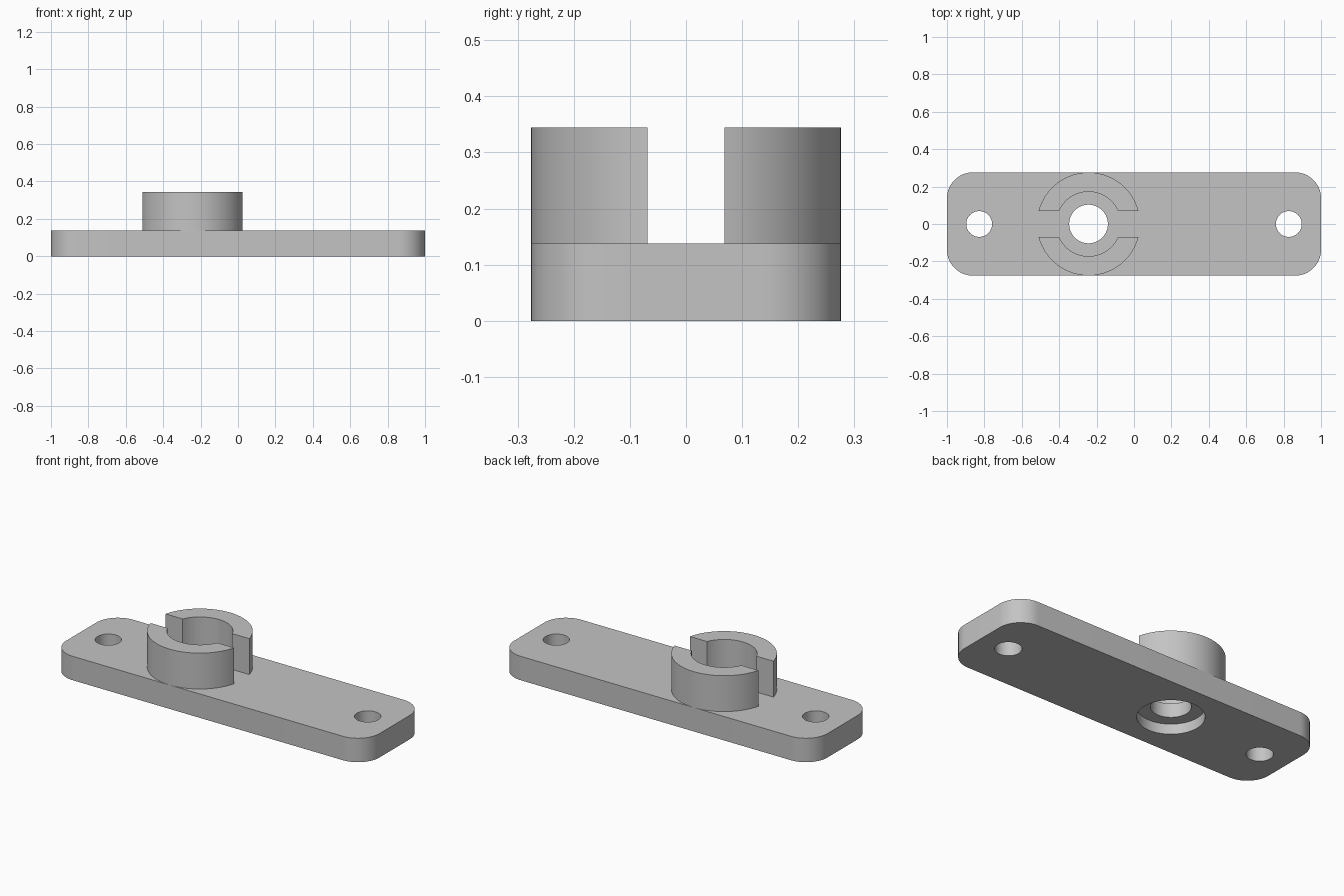
import bpy, bmesh
from math import sin, cos, asin, pi, radians

if "Cube" in bpy.data.objects:
    bpy.data.objects.remove(bpy.data.objects["Cube"], do_unlink=True)

UNIT = 2 / 58                     # one design unit; the plate is 58 long
HALF_WIDTH = 8 * UNIT
THICK = 4 * UNIT
TOP = 10 * UNIT
BOSS_X = -7.05 * UNIT

grey = bpy.data.materials.new("plain grey")
grey.use_nodes = True
colour = (0.55, 0.55, 0.55, 1)
grey.diffuse_color = colour
grey.node_tree.nodes["Principled BSDF"].inputs["Base Color"].default_value = colour


def arc(cx, cy, r, start, end, steps):
    angles = [start + (end - start) * i / steps for i in range(steps + 1)]
    return [(cx + r * cos(a), cy + r * sin(a)) for a in angles]


def prism(name, outline, z0, z1):
    """Extrude a closed 2D outline between two heights."""
    bm = bmesh.new()
    face = bm.faces.new([bm.verts.new((x, y, z0)) for x, y in outline])
    moved = bmesh.ops.extrude_face_region(bm, geom=[face])["geom"]
    verts = [v for v in moved if isinstance(v, bmesh.types.BMVert)]
    bmesh.ops.translate(bm, verts=verts, vec=(0, 0, z1 - z0))
    bmesh.ops.recalc_face_normals(bm, faces=bm.faces)
    mesh = bpy.data.meshes.new(name)
    bm.to_mesh(mesh)
    bm.free()
    mesh.materials.append(grey)
    obj = bpy.data.objects.new(name, mesh)
    bpy.context.collection.objects.link(obj)
    return obj


def activate(obj):
    bpy.ops.object.select_all(action='DESELECT')
    obj.select_set(True)
    bpy.context.view_layer.objects.active = obj


def drill(target, x, r, z0, z1):
    """Cut a round hole through part of the target."""
    cutter = prism("hole_cutter", arc(x, 0, r, 0, 2 * pi, 64)[:-1], z0, z1)
    cutter.hide_render = True
    mod = target.modifiers.new("hole", 'BOOLEAN')
    mod.operation, mod.solver, mod.object = 'DIFFERENCE', 'EXACT', cutter
    activate(target)
    bpy.ops.object.modifier_apply(modifier=mod.name)
    bpy.data.objects.remove(cutter, do_unlink=True)


# Base plate with rounded corners
corner = 4 * UNIT
outline = []
for i, (sx, sy) in enumerate([(1, 1), (-1, 1), (-1, -1), (1, -1)]):
    outline += arc(sx * (1 - corner), sy * (HALF_WIDTH - corner), corner,
                   i * pi / 2, (i + 1) * pi / 2, 16)
plate = prism("base_plate", outline, 0, THICK)

# Two screw holes, the centre bore and the recess beneath it
for side in (-1, 1):
    drill(plate, side * 24 * UNIT, 2 * UNIT, -0.1, THICK + 0.1)
drill(plate, BOSS_X, 3 * UNIT, -0.1, THICK + 0.1)
drill(plate, BOSS_X, 5 * UNIT, -0.1, 1.7 * UNIT)

# Split collar: two ring halves separated by a straight slot
outer, inner, gap = 8 * UNIT, 5 * UNIT, 2 * UNIT
a, b = asin(gap / outer), asin(gap / inner)
parts = [plate]
for name, turn in (("back_collar", 0), ("front_collar", pi)):
    ring = arc(BOSS_X, 0, outer, turn + a, turn + pi - a, 40)
    ring += arc(BOSS_X, 0, inner, turn + pi - b, turn + b, 32)
    parts.append(prism(name, ring, THICK, TOP))

for part in parts:
    activate(part)
    bpy.ops.object.shade_smooth_by_angle(angle=radians(30))
